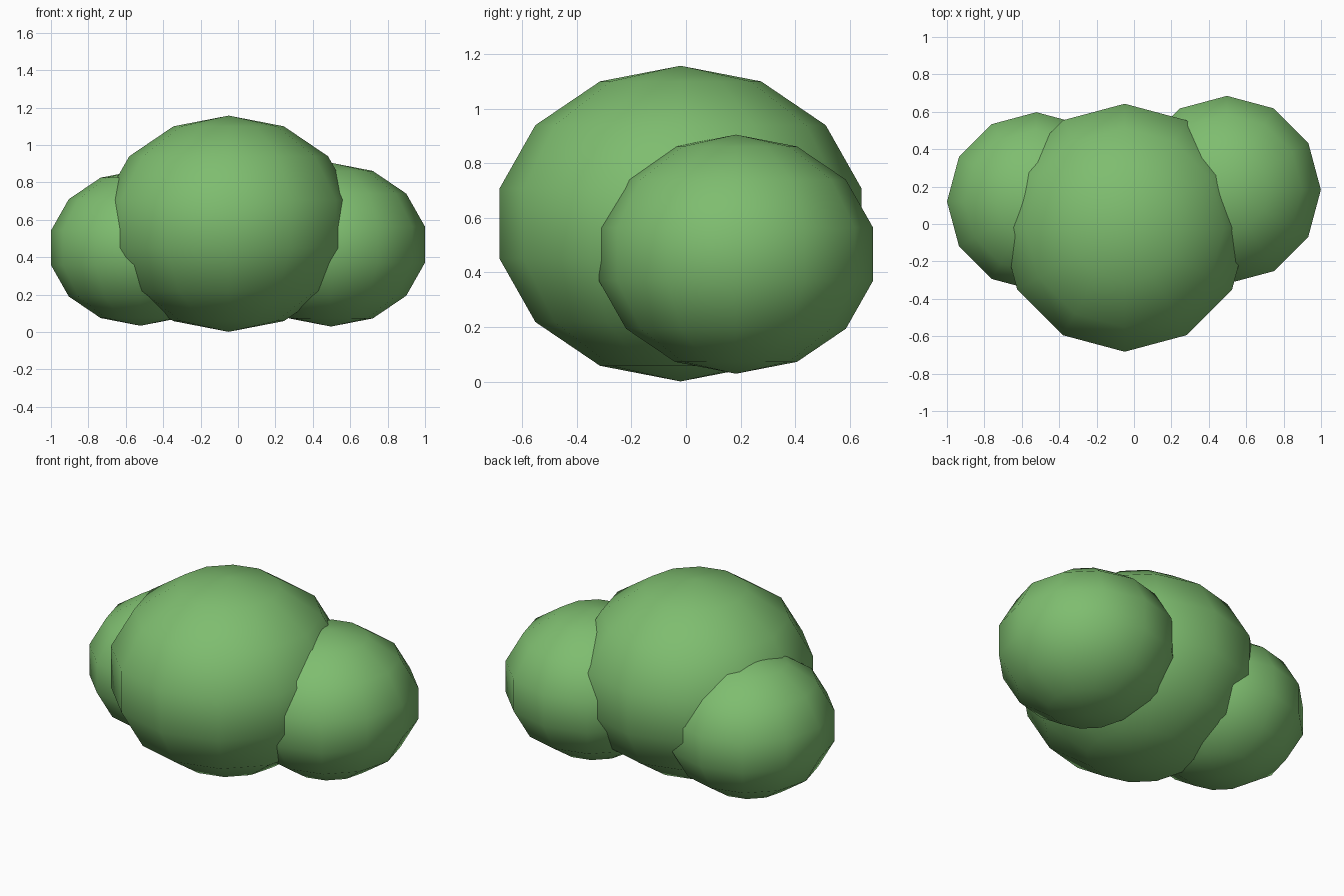
import bpy

if "Cube" in bpy.data.objects:
    bpy.data.objects.remove(bpy.data.objects["Cube"])

# Leaf material
leaf = bpy.data.materials.new("leaf_green")
leaf.diffuse_color = (0.21, 0.51, 0.16, 1.0)
leaf.use_nodes = True
leaf.node_tree.nodes["Principled BSDF"].inputs["Base Color"].default_value = leaf.diffuse_color


def clump(name, center, radius, squash=0.85):
    """Low-poly, slightly flattened ball of foliage."""
    bpy.ops.mesh.primitive_uv_sphere_add(segments=12, ring_count=7,
                                         radius=radius, location=center)
    ob = bpy.context.object
    ob.name = name
    ob.scale.z = squash
    bpy.ops.object.transform_apply(location=False, rotation=False, scale=True)
    bpy.ops.object.shade_smooth()
    ob.data.materials.append(leaf)
    return ob


# Three overlapping foliage clumps of a round bush
clump("bush_middle", (-0.05, -0.02, 0.579), 0.68)
clump("bush_left", (-0.522, 0.12, 0.45), 0.49)
clump("bush_right", (0.497, 0.183, 0.467), 0.515)
